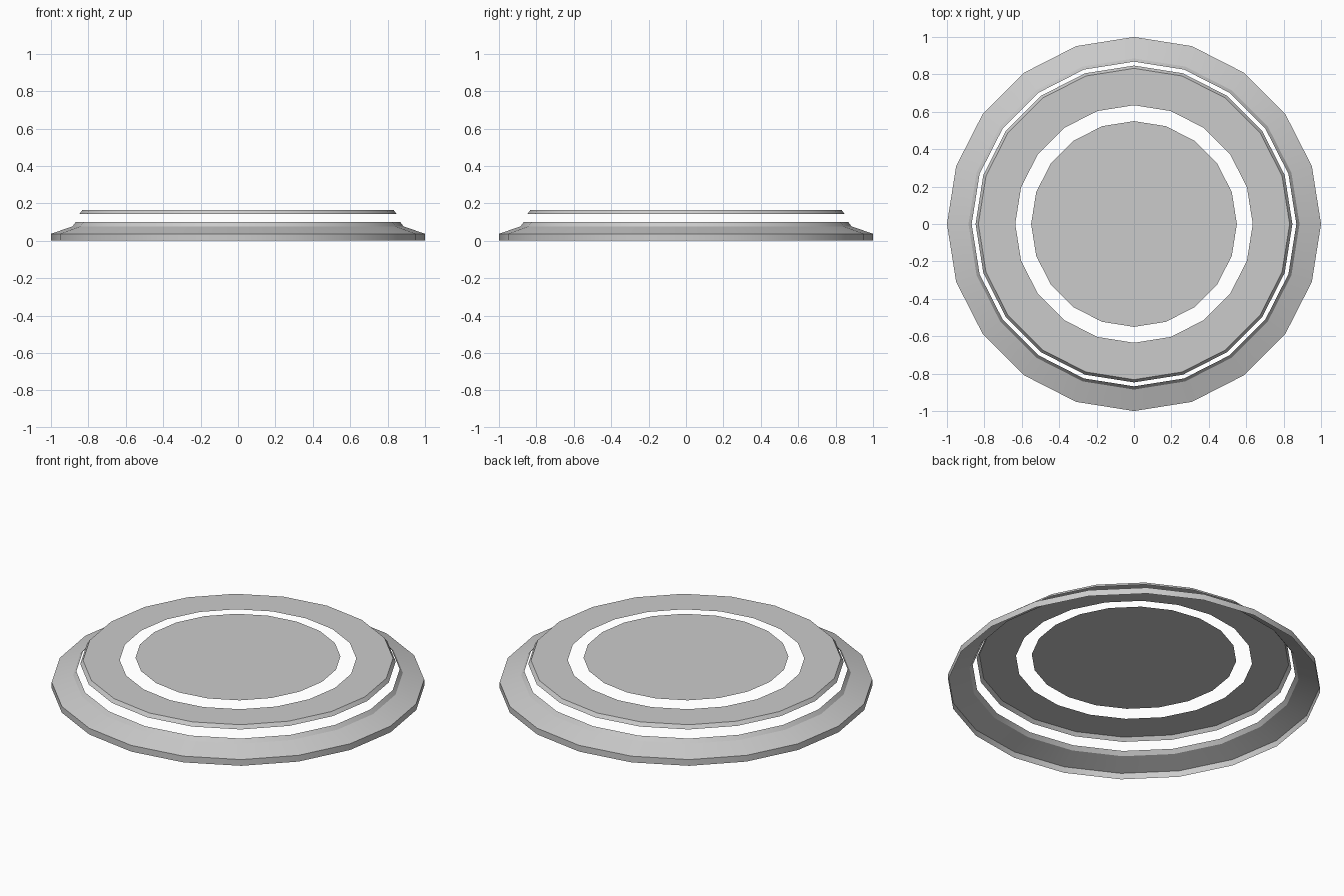
import bpy, bmesh, math

cube = bpy.data.objects.get("Cube")
if cube:
    bpy.data.objects.remove(cube)

SIDES = 20
GREY = (0.6, 0.6, 0.6, 1)
grey = bpy.data.materials.new("light grey")
grey.use_nodes = True
grey.diffuse_color = GREY
grey.node_tree.nodes["Principled BSDF"].inputs["Base Color"].default_value = GREY


def turned_shell(name, profile):
    """Revolve an open (radius, height) profile; radius 0 closes it with a flat cap."""
    bm = bmesh.new()
    rings = []
    for radius, z in profile:
        if radius > 0:
            rings.append([bm.verts.new((radius * math.cos(math.tau * i / SIDES),
                                        radius * math.sin(math.tau * i / SIDES), z))
                          for i in range(SIDES)])
        elif rings:
            bm.faces.new(rings[-1])
    for low, high in zip(rings, rings[1:]):
        for i in range(SIDES):
            j = (i + 1) % SIDES
            bm.faces.new((low[i], low[j], high[j], high[i]))
    mesh = bpy.data.meshes.new(name)
    bm.to_mesh(mesh)
    bm.free()
    mesh.materials.append(grey)
    obj = bpy.data.objects.new(name, mesh)
    bpy.context.collection.objects.link(obj)
    bpy.ops.object.select_all(action='DESELECT')
    obj.select_set(True)
    bpy.context.view_layer.objects.active = obj
    bpy.ops.object.shade_smooth_by_angle(angle=math.radians(19))


# Open brim: upright rim, shallow slope, steep lip
turned_shell("brim", [(1, 0), (1, 0.037), (0.885, 0.077), (0.868, 0.1)])
# Floating ring with a bevelled outer edge
turned_shell("upper_ring", [(0.847, 0.144), (0.832, 0.165), (0.635, 0.165)])
# Flat centre disc, slightly raised
turned_shell("centre_disc", [(0.55, 0.178), (0, 0.178)])
